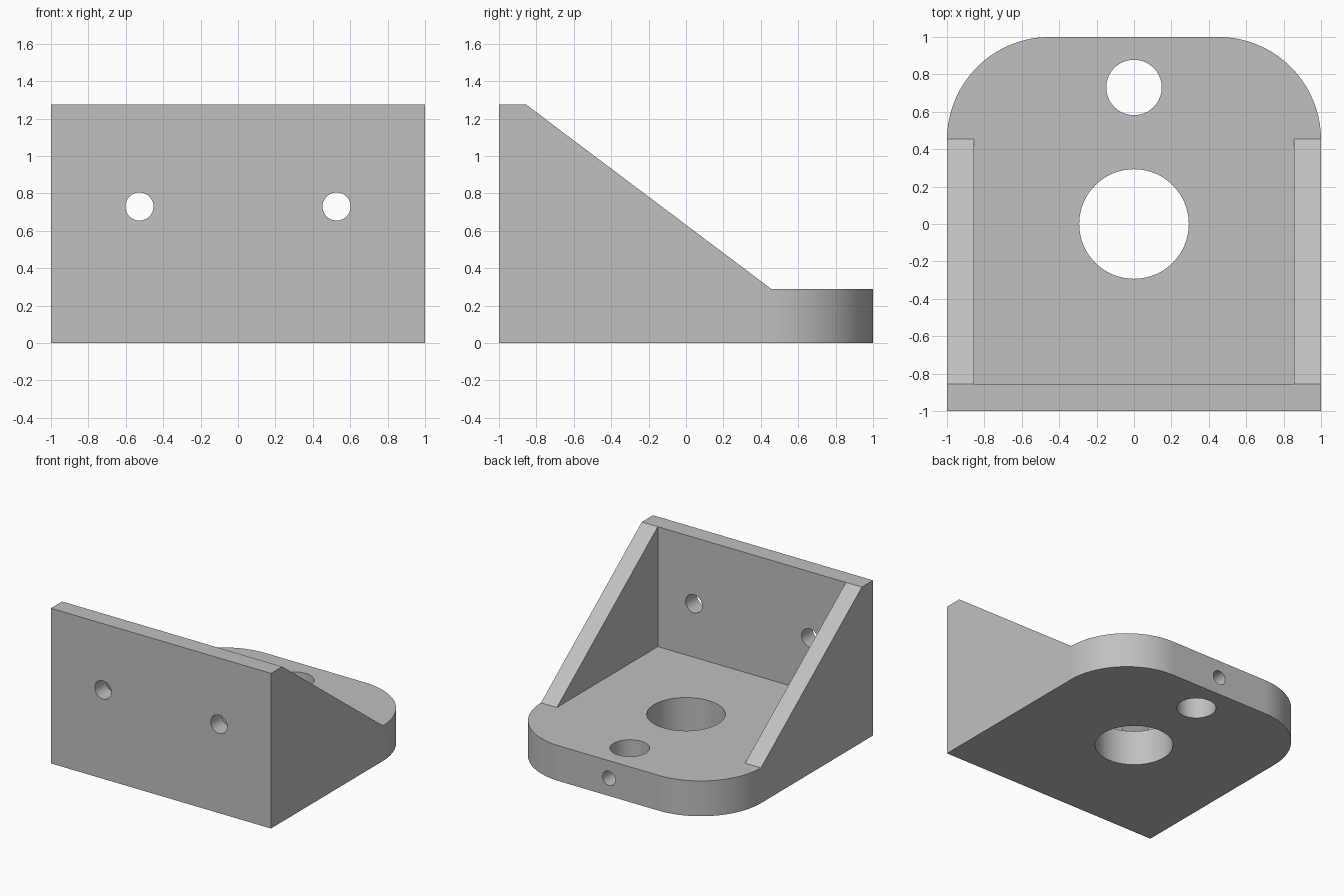
import bpy, math
from mathutils import Matrix, Vector

cube = bpy.data.objects.get("Cube")
if cube:
    bpy.data.objects.remove(cube, do_unlink=True)

HEIGHT, BASE, WALL, RADIUS = 1.275, 0.29, 0.145, 0.55
INNER = 1 - WALL

grey = bpy.data.materials.new("plain grey")
grey.use_nodes = True
colour = (0.53, 0.53, 0.53, 1)
grey.diffuse_color = colour
grey.node_tree.nodes["Principled BSDF"].inputs["Base Color"].default_value = colour


def prism(name, outline, start, end):
    """Extrude a closed outline of 3D points from start to end."""
    n = len(outline)
    verts = [Vector(p) + Vector(o) for o in (start, end) for p in outline]
    faces = [tuple(reversed(range(n))), tuple(range(n, 2 * n))]
    faces += [(i, (i + 1) % n, n + (i + 1) % n, n + i) for i in range(n)]
    mesh = bpy.data.meshes.new(name)
    mesh.from_pydata(verts, [], faces)
    mesh.materials.append(grey)
    obj = bpy.data.objects.new(name, mesh)
    bpy.context.collection.objects.link(obj)
    return obj


def drill(name, centre, radius, depth, axis="Z"):
    bpy.ops.mesh.primitive_cylinder_add(vertices=64, radius=radius, depth=depth)
    obj = bpy.context.object
    obj.name = name
    obj.data.materials.append(grey)
    turn = Matrix.Rotation(math.pi / 2, 4, "X") if axis == "Y" else Matrix()
    obj.data.transform(Matrix.Translation(centre) @ turn)
    return obj


def cut(target, cutter, operation="DIFFERENCE"):
    mod = target.modifiers.new("cut", "BOOLEAN")
    mod.operation, mod.solver, mod.object = operation, "EXACT", cutter
    bpy.context.view_layer.objects.active = target
    bpy.ops.object.modifier_apply(modifier=mod.name)
    bpy.data.objects.remove(cutter, do_unlink=True)


# Plan outline with two rounded back corners, full height
corner = [math.pi / 2 * i / 32 for i in range(33)]
arc = [(1 - RADIUS + RADIUS * math.cos(a), 1 - RADIUS + RADIUS * math.sin(a), 0) for a in corner]
plan = [(-1, -1, 0), (1, -1, 0)] + arc + [(-x, y, z) for x, y, z in reversed(arc)]
bracket = prism("angle_bracket", plan, (0, 0, 0), (0, 0, HEIGHT))

# Space above the sloping side gussets and the base plate
slope = [(0, -INNER, HEIGHT), (0, 0.455, BASE), (0, 1.2, BASE), (0, 1.2, 1.5), (0, -INNER, 1.5)]
cut(bracket, prism("slope_cutter", slope, (-1.2, 0, 0), (1.2, 0, 0)))

# Pocket between the gussets
pocket = [(-INNER, -INNER, 0), (INNER, -INNER, 0), (INNER, 0.6, 0), (-INNER, 0.6, 0)]
cut(bracket, prism("pocket_cutter", pocket, (0, 0, BASE), (0, 0, 1.5)))

# Holes in the base, the upright plate and the back edge
cut(bracket, drill("centre_bore", (0, 0, 0.15), 0.293, 0.6))
cut(bracket, drill("rod_hole", (0, 0.73, 0.15), 0.148, 0.6))
for side in (-1, 1):
    cut(bracket, drill("mount_hole", (side * 0.527, -0.93, 0.73), 0.075, 0.4, "Y"))
cut(bracket, drill("set_screw_hole", (0, 0.93, 0.145), 0.058, 0.4, "Y"))

# Smooth curved walls, crisp flat faces
bpy.ops.object.select_all(action="DESELECT")
bracket.select_set(True)
bpy.context.view_layer.objects.active = bracket
bpy.ops.object.shade_smooth_by_angle(angle=math.radians(25))
weighted = bracket.modifiers.new("flat_normals", "WEIGHTED_NORMAL")
weighted.keep_sharp = True
